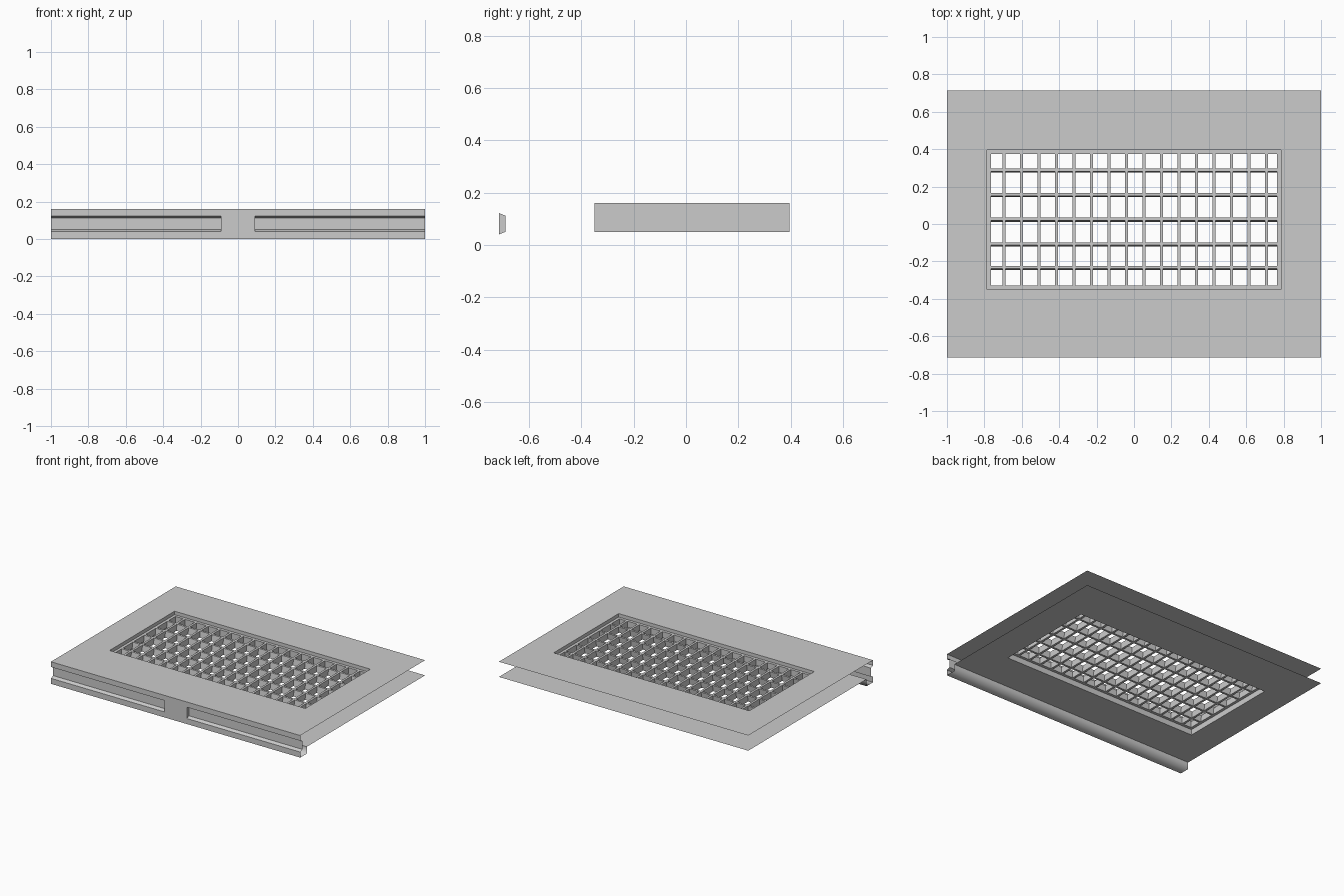
import bpy, bmesh
from mathutils import Vector

cube = bpy.data.objects.get("Cube")
if cube:
    bpy.data.objects.remove(cube, do_unlink=True)

metal = bpy.data.materials.new("light_grey_metal")
metal.use_nodes = True
GREY = (0.6, 0.6, 0.6, 1)
metal.diffuse_color = GREY
for node in metal.node_tree.nodes:
    if node.type == 'BSDF_PRINCIPLED':
        node.inputs["Base Color"].default_value = GREY

HALF_X, HALF_Y = 1.0, 0.715          # outer sheet size
TOP, LOW = 0.16, 0.05                # heights of the two sheets
HX, HY0, HY1 = 0.785, -0.35, 0.395   # opening
RIM = 0.02                           # width of the grille frame
GRID_TOP, GRID_BOT = 0.135, 0.09
GAP = 0.09                           # half width of the centre panel


def finish(name, bm, smooth=False):
    bmesh.ops.remove_doubles(bm, verts=bm.verts, dist=0.0001)
    bmesh.ops.recalc_face_normals(bm, faces=bm.faces)
    mesh = bpy.data.meshes.new(name)
    bm.to_mesh(mesh)
    bm.free()
    mesh.materials.append(metal)
    for p in mesh.polygons:
        p.use_smooth = smooth
    ob = bpy.data.objects.new(name, mesh)
    bpy.context.collection.objects.link(ob)
    return ob


def face(bm, *pts):
    return bm.faces.new([bm.verts.new(Vector(p)) for p in pts])


def ring(bm, outer, inner, z):
    """Flat rectangular ring between two (x0, x1, y0, y1) rectangles."""
    def corners(r):
        x0, x1, y0, y1 = r
        return [(x0, y0, z), (x1, y0, z), (x1, y1, z), (x0, y1, z)]
    a, b = corners(outer), corners(inner)
    for i in range(4):
        j = (i + 1) % 4
        face(bm, a[i], a[j], b[j], b[i])


def sweep_x(bm, profile, x0, x1):
    """Open sheet profile of (y, z) points swept along x."""
    for (ya, za), (yb, zb) in zip(profile, profile[1:]):
        face(bm, (x0, ya, za), (x1, ya, za), (x1, yb, zb), (x0, yb, zb))


def walls(bm, rect, z0, z1):
    x0, x1, y0, y1 = rect
    c = [(x0, y0), (x1, y0), (x1, y1), (x0, y1)]
    for i in range(4):
        a, b = c[i], c[(i + 1) % 4]
        face(bm, (*a, z0), (*b, z0), (*b, z1), (*a, z1))


opening = (-HX, HX, HY0, HY1)
inner = (-HX + RIM, HX - RIM, HY0 + RIM, HY1 - RIM)
WEB_Y = -0.64

# Thin sheets with the rectangular opening
for name, z, front in (("top_sheet", TOP, -HALF_Y), ("lower_sheet", LOW, WEB_Y)):
    bm = bmesh.new()
    ring(bm, (-HALF_X, HALF_X, front, HALF_Y), opening, z)
    finish(name, bm)

# Front face with a tapered groove either side of a flush centre panel
bm = bmesh.new()
Z_OUT, Z_IN, BACK = (0.04, 0.122), (0.05, 0.112), -0.69
groove = [(-HALF_Y, Z_OUT[0]), (BACK, Z_IN[0]), (BACK, Z_IN[1]), (-HALF_Y, Z_OUT[1])]
sweep_x(bm, [(-HALF_Y, 0), (-HALF_Y, Z_OUT[0])], -HALF_X, HALF_X)
sweep_x(bm, [(-HALF_Y, Z_OUT[1]), (-HALF_Y, TOP)], -HALF_X, HALF_X)
sweep_x(bm, [(-HALF_Y, Z_OUT[0]), (-HALF_Y, Z_OUT[1])], -GAP, GAP)
for side in (-1, 1):
    sweep_x(bm, groove, side * GAP, side * HALF_X)
    face(bm, *[(side * GAP, y, z) for y, z in groove])
finish("grooved_front", bm)

# Return flange under the front edge
bm = bmesh.new()
sweep_x(bm, [(-HALF_Y, 0), (WEB_Y, 0), (WEB_Y, LOW)], -HALF_X, HALF_X)
finish("front_flange", bm, smooth=True)

# Walls lining the opening
bm = bmesh.new()
walls(bm, opening, LOW, TOP)
finish("opening_walls", bm)

# Grille frame
bm = bmesh.new()
ring(bm, opening, inner, GRID_TOP)
ring(bm, opening, inner, GRID_BOT)
walls(bm, inner, GRID_BOT, GRID_TOP)
finish("grille_frame", bm)


def bar(bm, x0, x1, y0, y1, lean=0.0):
    """Bar whose lower edge is pushed towards the front by lean."""
    verts = bmesh.ops.create_cube(bm, size=1)["verts"]
    for v in verts:
        low = v.co.z < 0
        v.co = ((x0 + x1) / 2 + v.co.x * (x1 - x0),
                (y0 + y1) / 2 + v.co.y * (y1 - y0) - (lean if low else 0),
                GRID_BOT if low else GRID_TOP)


# Upright dividers
bm = bmesh.new()
for i in range(16):
    x = -0.695 + i * 0.0935
    bar(bm, x - 0.008, x + 0.008, inner[2], inner[3])
finish("grille_dividers", bm)

# Long slats, leaning slightly
bm = bmesh.new()
for y in (0.288, 0.157, 0.025, -0.107, -0.233):
    bar(bm, inner[0], inner[1], y - 0.006, y + 0.009, lean=0.007)
finish("grille_slats", bm)
